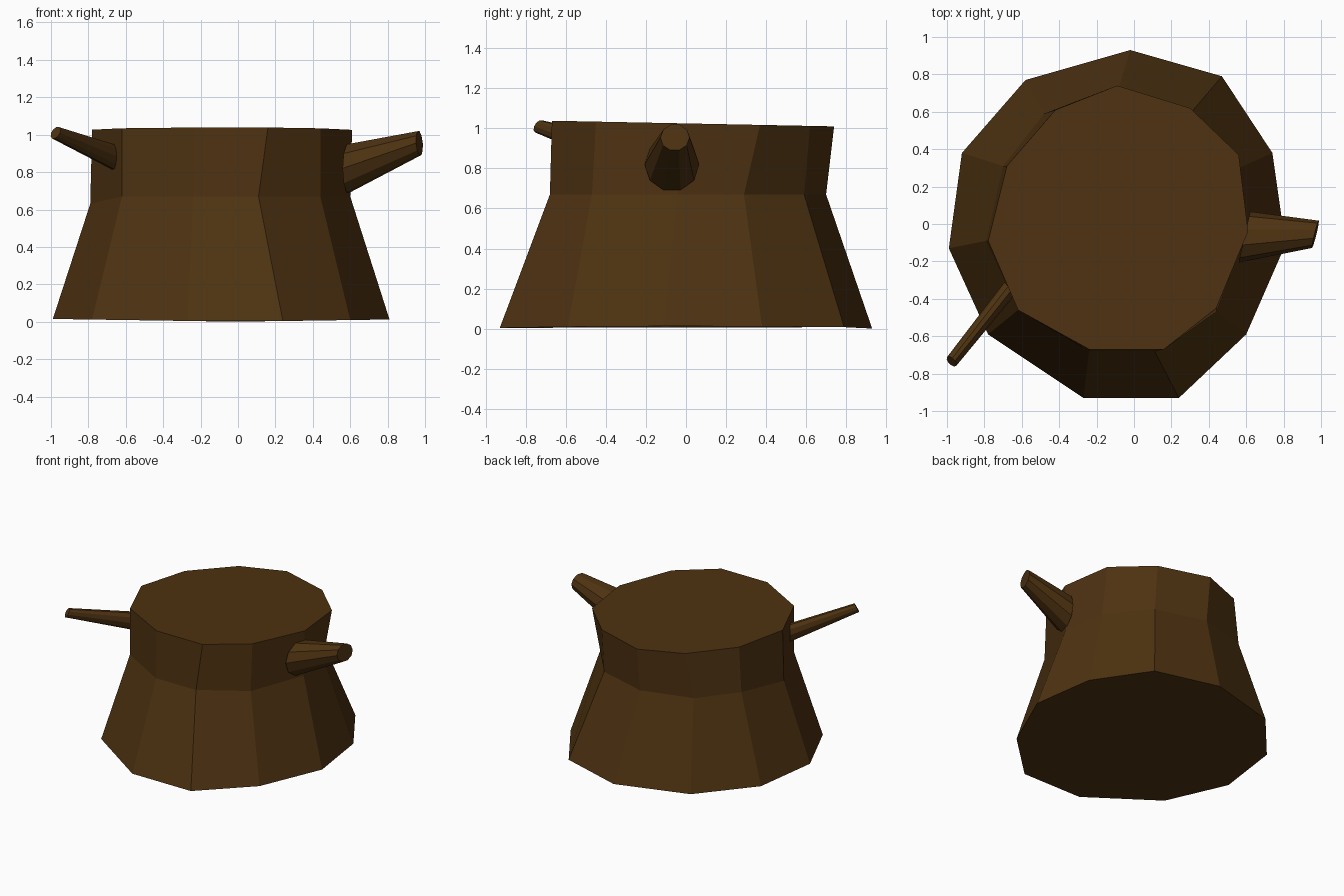
import bpy, bmesh, math
from mathutils import Vector

cube = bpy.data.objects.get("Cube")
if cube:
    bpy.data.objects.remove(cube, do_unlink=True)

bark = bpy.data.materials.new("dark_brown_wood")
bark.use_nodes = True
colour = (0.076, 0.032, 0.0056, 1)
bark.diffuse_color = colour
shader = bark.node_tree.nodes["Principled BSDF"]
shader.inputs["Base Color"].default_value = colour
shader.inputs["Roughness"].default_value = 0.9


def loft(name, rings):
    """Join equal-sized rings with flat sides and cap both ends."""
    bm = bmesh.new()
    loops = [[bm.verts.new(p) for p in ring] for ring in rings]
    n = len(loops[0])
    for low, high in zip(loops, loops[1:]):
        for i in range(n):
            j = (i + 1) % n
            bm.faces.new((low[i], low[j], high[j], high[i]))
    bm.faces.new(loops[0])
    bm.faces.new(loops[-1])
    bmesh.ops.recalc_face_normals(bm, faces=bm.faces)
    mesh = bpy.data.meshes.new(name)
    bm.to_mesh(mesh)
    bm.free()
    mesh.materials.append(bark)
    obj = bpy.data.objects.new(name, mesh)
    bpy.context.collection.objects.link(obj)
    return obj


def tilted_ring(centre, normal, wide, tall, sides=10):
    """Oval cross-section of a branch, facing along the normal."""
    normal = Vector(normal).normalized()
    side = Vector((0, 0, 1)).cross(normal).normalized()
    up = normal.cross(side)
    return [Vector(centre) + side * wide * math.cos(a) + up * tall * math.sin(a)
            for a in (math.tau * i / sides for i in range(sides))]


# Stump: flared, irregular eleven-sided trunk, listed clockwise from the back
foot = [(-.02, .93), (.47, .79), (.74, .38), (.81, -.11), (.60, -.59), (.24, -.93),
        (-.27, -.93), (-.78, -.59), (-.99, -.13), (-.92, .38), (-.58, .77)]
waist = [(-.09, .70), (.30, .59), (.54, .29), (.60, -.04), (.44, -.47), (.11, -.68),
         (-.24, -.68), (-.62, -.46), (-.79, -.09), (-.70, .31), (-.48, .59)]
cut = [(-.09, .74), (.30, .62), (.56, .37), (.61, -.04), (.44, -.45), (.16, -.67),
       (-.24, -.67), (-.62, -.46), (-.78, -.09), (-.68, .31), (-.42, .61)]
loft("stump", [
    [(x, y, 0.015 * abs(x)) for x, y in foot],
    [(x, y, 0.63 if x < -0.75 else 0.67) for x, y in waist],
    [(x, y, 1.025 - 0.02 * y) for x, y in cut],
])

# Thick broken branch on the left
loft("thick_branch", [
    tilted_ring((.59, -.07, .82), (.97, -.22, 0), .14, .135),
    tilted_ring((.97, -.055, .955), (.97, -.24, .08), .075, .067),
])

# Thin twig on the right, pointing forward
loft("thin_twig", [
    tilted_ring((-.665, -.345, .88), (-.8, -.6, 0), .045, .07),
    tilted_ring((-.975, -.735, 1.01), (-.6, -.6, .45), .034, .036),
])
